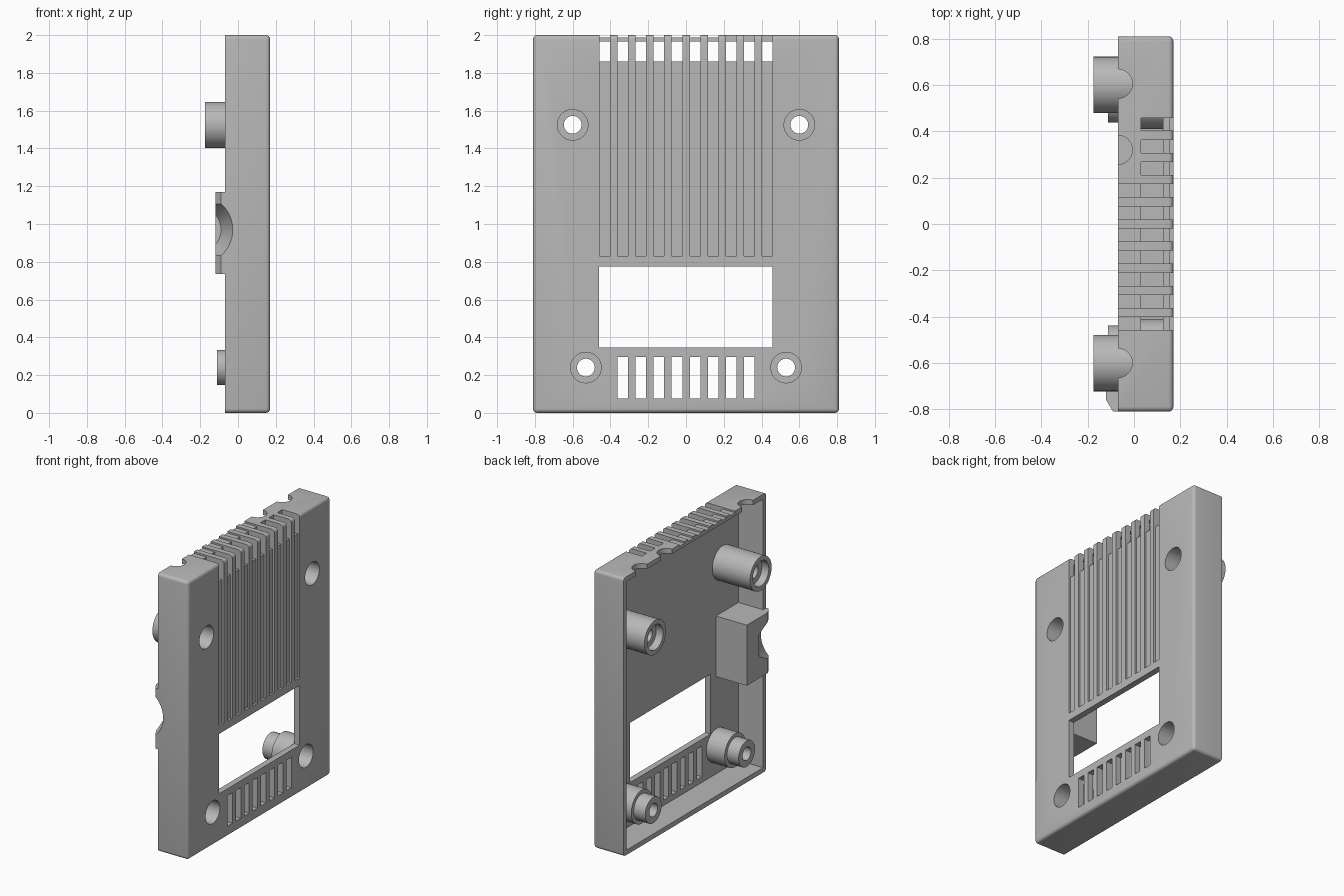
import bpy, bmesh, math
from mathutils import Matrix, Vector

if "Cube" in bpy.data.objects:
    bpy.data.objects.remove(bpy.data.objects["Cube"], do_unlink=True)

grey = bpy.data.materials.new("light_grey_plastic")
grey.use_nodes = True
grey.diffuse_color = (0.48, 0.48, 0.48, 1)
grey.node_tree.nodes["Principled BSDF"].inputs["Base Color"].default_value = (0.48, 0.48, 0.48, 1)


def finish(bm, name):
    bmesh.ops.recalc_face_normals(bm, faces=bm.faces[:])
    mesh = bpy.data.meshes.new(name)
    bm.to_mesh(mesh)
    bm.free()
    mesh.materials.append(grey)
    obj = bpy.data.objects.new(name, mesh)
    bpy.context.collection.objects.link(obj)
    return obj


def add_box(bm, x, y, z):
    lo, hi = Vector((x[0], y[0], z[0])), Vector((x[1], y[1], z[1]))
    size = hi - lo
    mat = Matrix.Translation((lo + hi) / 2) @ Matrix.Diagonal((*size, 1))
    bmesh.ops.create_cube(bm, size=1, matrix=mat)


def add_cone(bm, centre, axis, r1, r2, length):
    # r1 is at the negative end of the axis
    turn = Vector((0, 0, 1)).rotation_difference(Vector(axis)).to_matrix().to_4x4()
    bmesh.ops.create_cone(bm, cap_ends=True, segments=48, radius1=r1, radius2=r2,
                          depth=length, matrix=Matrix.Translation(centre) @ turn)


def select(obj):
    bpy.ops.object.select_all(action='DESELECT')
    obj.select_set(True)
    bpy.context.view_layer.objects.active = obj


def cut(obj, bm):
    cutter = finish(bm, "cutter")
    cutter.hide_render = True
    mod = obj.modifiers.new("cut", 'BOOLEAN')
    mod.operation = 'DIFFERENCE'
    mod.solver = 'EXACT'
    mod.object = cutter
    select(obj)
    bpy.ops.object.modifier_apply(modifier=mod.name)
    bpy.data.objects.remove(cutter, do_unlink=True)


def smooth(obj):
    select(obj)
    bpy.ops.object.shade_smooth_by_angle(angle=math.radians(30))


def cut_boxes(obj, boxes):
    bm = bmesh.new()
    for b in boxes:
        add_box(bm, *b)
    cut(obj, bm)


# Rounded outer shell, square along its open rim
RIM, FACE, INNER = -0.07, 0.17, 0.126
bm = bmesh.new()
add_box(bm, (RIM, FACE), (-0.81, 0.81), (0, 2))
edges = [e for e in bm.edges if max(v.co.x for v in e.verts) > 0]
bmesh.ops.bevel(bm, geom=edges, offset=0.022, segments=4, profile=0.5, affect='EDGES')
shell = finish(bm, "shell")

# Hollow interior and display window
cut_boxes(shell, [((-0.2, INNER), (-0.775, 0.775), (0.035, 1.965))])
cut_boxes(shell, [((0.05, 0.3), (-0.46, 0.457), (0.345, 0.775))])

# Vent slots: grooves on the face, openings over the top edge, lower slots
slots = []
for i in range(10):
    y = -0.43 + i * 0.0956
    slots.append((y - 0.028, y + 0.028))
cut_boxes(shell, [((0.155, 0.3), s, (0.83, 2.1)) for s in slots])
cut_boxes(shell, [((0.03, 0.3), s, (1.86, 2.2)) for s in slots])
cut_boxes(shell, [((-0.2, 0.04), s, (1.988, 2.3)) for s in slots[:7]])
cut_boxes(shell, [((0.05, 0.3), s, (0.075, 0.295)) for s in slots[1:9]])

# Round cable notches in the top rim
bm = bmesh.new()
for y in (-0.6, 0.32, 0.605):
    add_cone(bm, (RIM, y, 2), (0, 0, 1), 0.063, 0.063, 0.2)
cut(shell, bm)

# Screw recesses through the face
TOP, LOW = (0.6, 1.525), (0.53, 0.24)
bm = bmesh.new()
for y, z in (TOP, LOW):
    for side in (-1, 1):
        add_cone(bm, (0.15, side * y, z), (1, 0, 0), 0.081, 0.081, 0.2)
cut(shell, bm)

# Socket block on the right-hand wall
outline = [(0.14, -0.79), (0.14, -0.52), (-0.12, -0.52), (-0.12, -0.76),
           (-0.09, -0.81), (RIM, -0.81), (RIM, -0.79)]
bm = bmesh.new()
base = bm.faces.new([bm.verts.new((x, y, 0.735)) for x, y in outline])
top = bmesh.ops.extrude_face_region(bm, geom=[base])["geom"]
bmesh.ops.translate(bm, vec=(0, 0, 0.435),
                    verts=[g for g in top if isinstance(g, bmesh.types.BMVert)])
block = finish(bm, "socket_block")

# Tapered round notch through block and wall
for part in (shell, block):
    bm = bmesh.new()
    add_cone(bm, (-0.21, -0.75, 0.97), (0, 1, 0), 0.195, 0.12, 0.18)
    cut(part, bm)
    smooth(part)


# Turned screw bosses, profile given as (x, radius)
def boss(name, y, z, profile, n=48):
    bm = bmesh.new()
    rings = []
    for x, r in profile:
        rings.append([bm.verts.new((x, y + r * math.cos(2 * math.pi * k / n),
                                    z + r * math.sin(2 * math.pi * k / n)))
                      for k in range(n)])
    for a, b in zip(rings, rings[1:] + rings[:1]):
        for k in range(n):
            m = (k + 1) % n
            bm.faces.new((a[k], a[m], b[m], b[k]))
    smooth(finish(bm, name))


upper = [(0.13, 0.122), (-0.175, 0.122), (-0.175, 0.09), (-0.12, 0.09),
         (-0.12, 0.047), (-0.06, 0.047), (-0.06, 0.081), (0.13, 0.081)]
lower = [(0.13, 0.12), (-0.02, 0.12), (-0.02, 0.093), (-0.112, 0.093),
         (-0.112, 0.047), (0.01, 0.047), (0.01, 0.081), (0.13, 0.081)]
for side, label in ((-1, "right"), (1, "left")):
    boss("upper_boss_" + label, side * TOP[0], TOP[1], upper)
    boss("lower_boss_" + label, side * LOW[0], LOW[1], lower)
